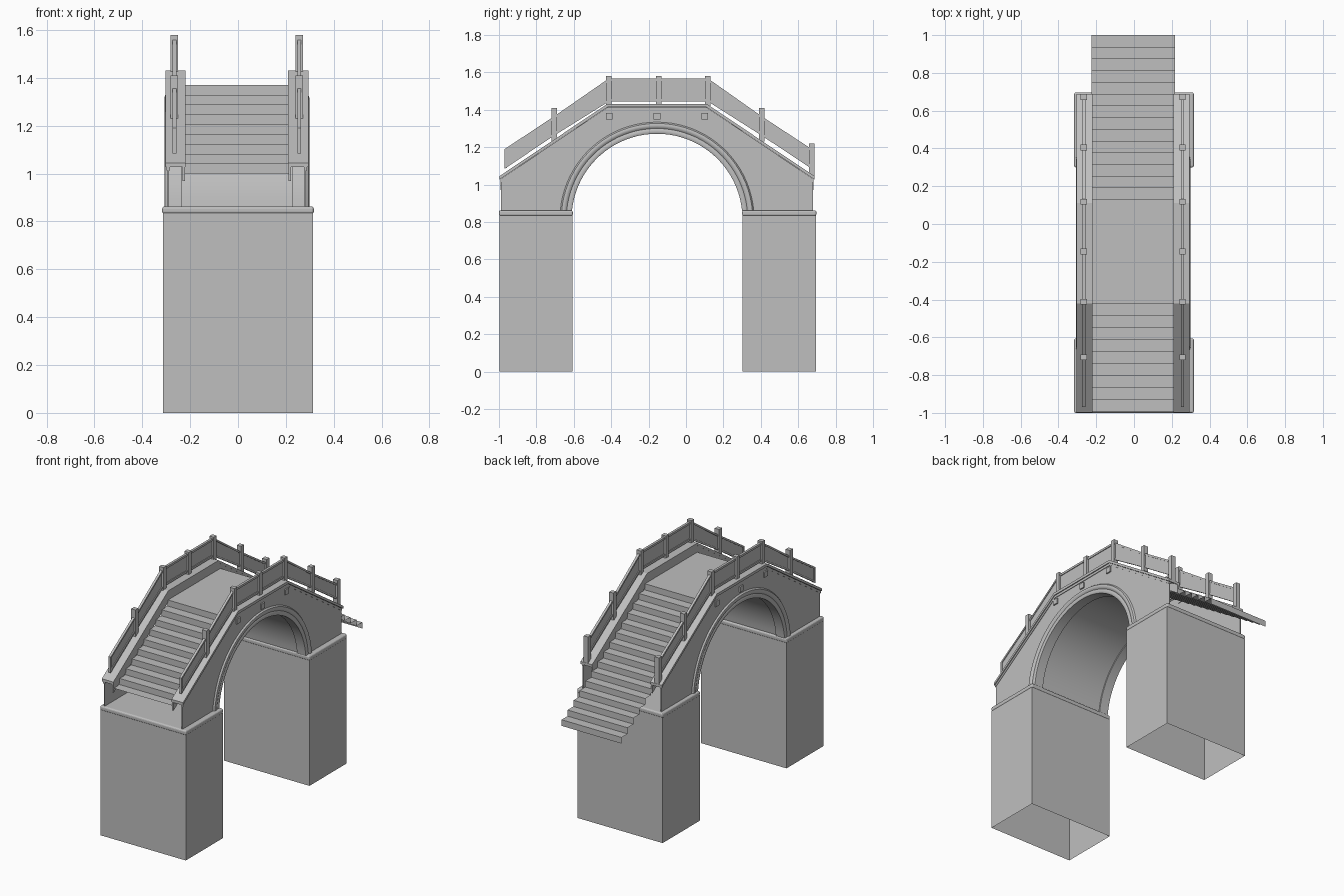
import bpy, bmesh, math

cube = bpy.data.objects.get("Cube")
if cube:
    bpy.data.objects.remove(cube, do_unlink=True)

stone = bpy.data.materials.new("grey_stone")
stone.use_nodes = True
GREY = (0.52, 0.52, 0.52, 1)
stone.diffuse_color = GREY
stone.node_tree.nodes["Principled BSDF"].inputs["Base Color"].default_value = GREY

MID = -0.155            # y of the arch centre
ARCH_Z = 0.815          # height of the arch centre
RADIUS = 0.457
CAP_TOP = 0.86
SPAN_X = -0.005         # x offset of the span on its piers
SIDES = (("left", 1), ("right", -1))


def finish(name, bm, smooth=False, x=SPAN_X):
    bmesh.ops.recalc_face_normals(bm, faces=bm.faces)
    mesh = bpy.data.meshes.new(name)
    bm.to_mesh(mesh)
    bm.free()
    mesh.materials.append(stone)
    if smooth:
        mesh.shade_smooth()
        mesh.set_sharp_from_angle(angle=math.radians(35))
    ob = bpy.data.objects.new(name, mesh)
    ob.location.x = x
    bpy.context.collection.objects.link(ob)
    return ob


def add_prism(bm, outline, x0, x1):
    """Extrude a (y, z) outline from x0 to x1."""
    a = [bm.verts.new((x0, y, z)) for y, z in outline]
    b = [bm.verts.new((x1, y, z)) for y, z in outline]
    bm.faces.new(a)
    bm.faces.new(b[::-1])
    for i in range(len(a)):
        j = (i + 1) % len(a)
        bm.faces.new((a[i], a[j], b[j], b[i]))


def add_box(bm, x0, x1, y0, y1, z0, z1):
    add_prism(bm, [(y0, z0), (y1, z0), (y1, z1), (y0, z1)], x0, x1)


def arch_points(radius, steps=40):
    start = math.asin((CAP_TOP - ARCH_Z) / radius)
    angles = [start + (math.pi - 2 * start) * i / steps for i in range(steps + 1)]
    return [(MID + radius * math.cos(a), ARCH_Z + radius * math.sin(a)) for a in angles]


def arch_sweep(name, section):
    """Sweep a closed (radius, x) section round the arch."""
    bm = bmesh.new()
    rails = [[bm.verts.new((x, y, z)) for y, z in arch_points(r)] for r, x in section]
    for i, rail in enumerate(rails):
        other = rails[(i + 1) % len(rails)]
        for k in range(len(rail) - 1):
            bm.faces.new((rail[k], rail[k + 1], other[k + 1], other[k]))
    for end in (0, -1):
        bm.faces.new([rail[end] for rail in rails])
    finish(name, bm, smooth=True)


def crest(half, low, high):
    """Line along the bridge: up the slope, level, down again."""
    return [(MID - half, low), (MID - 0.265, high), (MID + 0.265, high), (MID + half, low)]


def band(line, depth):
    return line + [(y, z - depth) for y, z in reversed(line)]


# Hollow piers, open underneath, with rounded caps
for label, y0, y1 in (("front", -0.997, -0.608), ("back", 0.303, 0.694)):
    bm = bmesh.new()
    add_box(bm, -0.314, 0.314, y0, y1, 0, 0.835)
    bm.normal_update()
    ends = [f for f in bm.faces if abs(f.normal.z) > 0.9]
    bmesh.ops.delete(bm, geom=ends, context="FACES_ONLY")
    finish(label + "_pier", bm, x=0)
    bm = bmesh.new()
    add_box(bm, -0.317, 0.317, y0 - 0.003, y1 + 0.003, 0.832, CAP_TOP + 0.003)
    cap = finish(label + "_pier_cap", bm, x=0)
    bevel = cap.modifiers.new("rounded_edge", "BEVEL")
    bevel.width = 0.01
    bevel.segments = 3

# Barrel vault between the arch mouldings
arch_sweep("barrel_vault", [(0.465, -0.235), (0.465, 0.235), (0.49, 0.235), (0.49, -0.235)])

# Paired wall parts
for label, s in SIDES:
    bm = bmesh.new()
    add_prism(bm, crest(0.835, 1.03, 1.41) + [(MID + 0.835, CAP_TOP)]
              + arch_points(0.47) + [(MID - 0.835, CAP_TOP)], s * 0.283, s * 0.29)
    finish(label + "_wall", bm)

    # Deep moulding: soffit band, roll and outer fillet
    arch_sweep(label + "_arch_moulding", [(r, s * x) for r, x in (
        (RADIUS, 0.23), (RADIUS, 0.294), (0.463, 0.298), (0.477, 0.298), (0.485, 0.294),
        (0.492, 0.3), (0.502, 0.303), (0.512, 0.3), (0.52, 0.289), (0.52, 0.23))])

    bm = bmesh.new()
    add_prism(bm, band(crest(0.843, 1.045, 1.432), 0.018), s * 0.214, s * 0.299)
    finish(label + "_coping", bm)
    bm = bmesh.new()
    add_prism(bm, band(crest(0.838, 1.029, 1.413), 0.016), s * 0.28, s * 0.294)
    finish(label + "_coping_lip", bm)
    bm = bmesh.new()
    add_prism(bm, band(crest(0.838, 1.04, 1.425), 0.07), s * 0.216, s * 0.226)
    finish(label + "_stringer", bm)

    # Square beam ends on the outer wall
    bm = bmesh.new()
    for dy in (-0.255, 0, 0.255):
        y = MID + dy
        add_box(bm, s * 0.28, s * 0.299, y - 0.018, y + 0.018, 1.348, 1.384)
    finish(label + "_beam_ends", bm)

    # Railing posts
    bm = bmesh.new()
    for y, z0, z1 in ((-0.705, 1.23, 1.41), (-0.412, 1.42, 1.58), (-0.146, 1.42, 1.58),
                      (0.117, 1.42, 1.58), (0.405, 1.23, 1.41), (0.672, 1.04, 1.22)):
        add_box(bm, s * 0.245, s * 0.277, y - 0.015, y + 0.015, z0, z1)
    finish(label + "_railing_posts", bm)

    # Railing panels: thin infill inside a raised frame
    infill, frame = bmesh.new(), bmesh.new()
    stops = [(-0.97, 1.085, 1.19), (-0.705, 1.262, 1.365), (-0.412, 1.445, 1.568),
             (-0.146, 1.445, 1.568), (0.117, 1.445, 1.568), (0.405, 1.262, 1.365),
             (0.672, 1.085, 1.19)]
    for (ya, la, ha), (yb, lb, hb) in zip(stops, stops[1:]):
        add_prism(infill, [(ya, la), (yb, lb), (yb, hb), (ya, ha)], s * 0.258, s * 0.264)
        for upper in (True, False):
            p, q = (ha, hb) if upper else (la + 0.014, lb + 0.014)
            add_prism(frame, band([(ya, p), (yb, q)], 0.014), s * 0.253, s * 0.269)
        for y, low, high in ((ya + 0.006, la, ha), (yb - 0.006, lb, hb)):
            add_box(frame, s * 0.253, s * 0.269, y - 0.006, y + 0.006, low + 0.005, high - 0.005)
    finish(label + "_railing_panels", infill)
    finish(label + "_railing_frames", frame)


# Deck and open-backed stair flights
def sheet(name, line, half=0.221):
    bm = bmesh.new()
    for (ya, za), (yb, zb) in zip(line, line[1:]):
        bm.faces.new([bm.verts.new(v) for v in
                      ((-half, ya, za), (half, ya, za), (half, yb, zb), (-half, yb, zb))])
    bmesh.ops.remove_doubles(bm, verts=bm.verts, dist=0.0001)
    finish(name, bm)


def stair_line(y, z, run, rise, count):
    line = [(y, z)]
    for _ in range(count):
        z -= rise
        line.append((y, z))
        y += run
        line.append((y, z))
    return line


sheet("deck", [(-0.42, 1.37), (0.13, 1.37)])
sheet("front_stairs", stair_line(-0.42, 1.37, -0.0635, 0.041, 9))
back = stair_line(0.13, 1.37, 0.0621, 0.041, 14)
sheet("back_stairs", back + [(back[-1][0], back[-1][1] - 0.041)])
